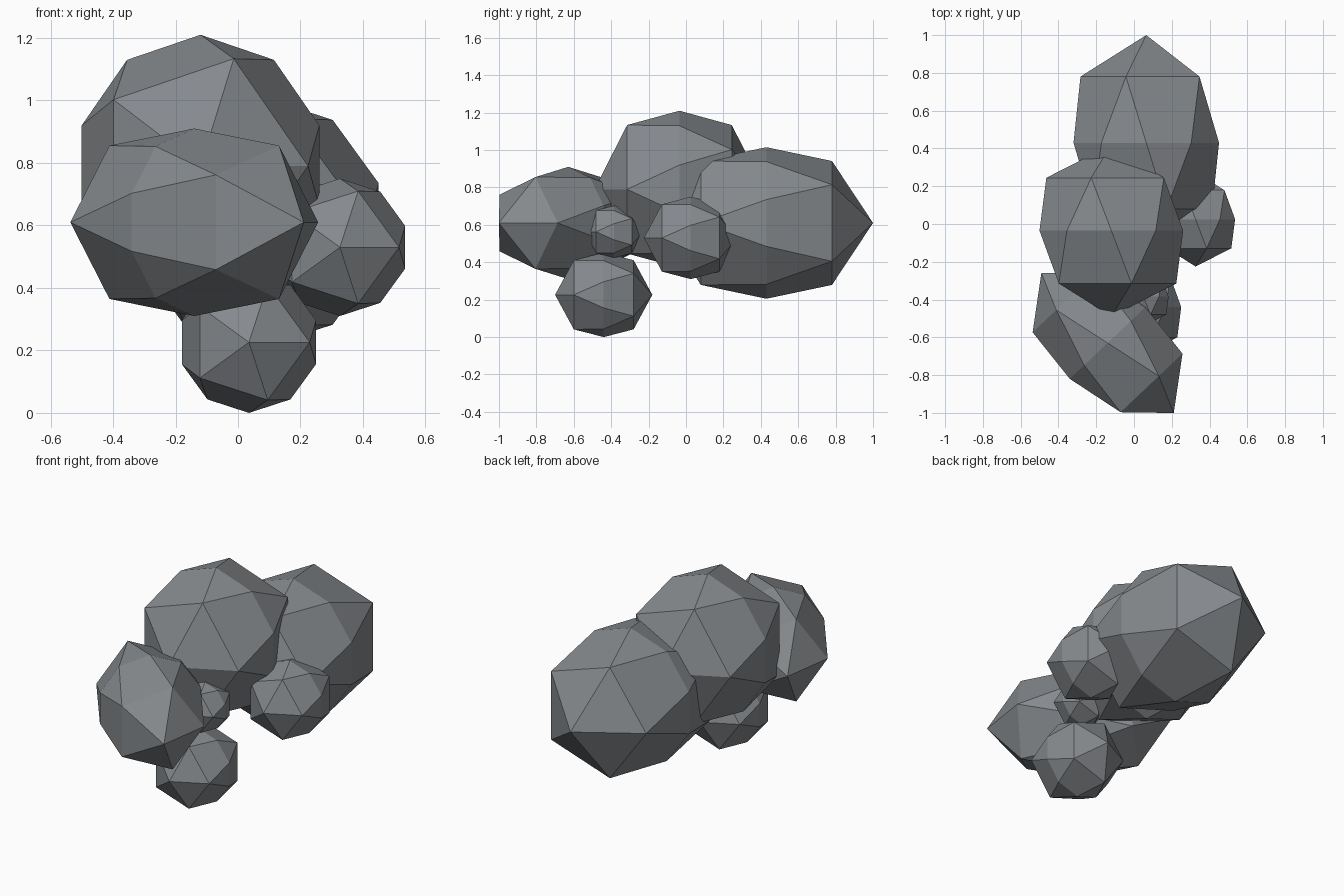
import bpy, bmesh, math
from mathutils import Vector, Matrix

if "Cube" in bpy.data.objects:
    bpy.data.objects.remove(bpy.data.objects["Cube"])

stone = bpy.data.materials.new("slate_grey")
stone.diffuse_color = (0.235, 0.25, 0.265, 1)
stone.use_nodes = True
stone.node_tree.nodes["Principled BSDF"].inputs["Base Color"].default_value = stone.diffuse_color


def boulder(name, centre, rx, rz, pole, turn=0):
    """Faceted ball: two poles along y, two five-point rings, ten-point girdle."""
    pts = [Vector((0, -pole, 0)), Vector((0, pole, 0))]
    for i in range(10):
        a = math.radians(18 + 36 * i)
        pts.append(Vector((rx * math.cos(a), 0, rz * math.sin(a))))
    for side, start in ((-1, 0), (1, 36)):
        for i in range(5):
            a = math.radians(start + 72 * i)
            pts.append(Vector((0.86 * rx * math.cos(a), side * 0.615 * pole,
                               0.86 * rz * math.sin(a))))
    bm = bmesh.new()
    for p in pts:
        bm.verts.new(p)
    bmesh.ops.convex_hull(bm, input=bm.verts[:])
    bmesh.ops.recalc_face_normals(bm, faces=bm.faces[:])
    bm.transform(Matrix.Translation(centre) @ Matrix.Rotation(math.radians(turn), 4, 'Z'))
    me = bpy.data.meshes.new(name)
    bm.to_mesh(me)
    bm.free()
    me.materials.append(stone)
    ob = bpy.data.objects.new(name, me)
    bpy.context.collection.objects.link(ob)


# Large boulders
boulder("back_boulder", (0.065, 0.43, 0.61), 0.405, 0.405, 0.57)
boulder("middle_boulder", (-0.12, -0.035, 0.79), 0.40, 0.42, 0.455)
boulder("front_boulder", (-0.14, -0.63, 0.61), 0.29, 0.30, 0.51, 43.4)
# Small boulders
boulder("side_stone", (0.326, 0.025, 0.53), 0.22, 0.22, 0.25)
boulder("bottom_stone", (0.035, -0.44, 0.226), 0.226, 0.226, 0.26)
boulder("inner_stone", (0.05, -0.385, 0.563), 0.14, 0.14, 0.155)
